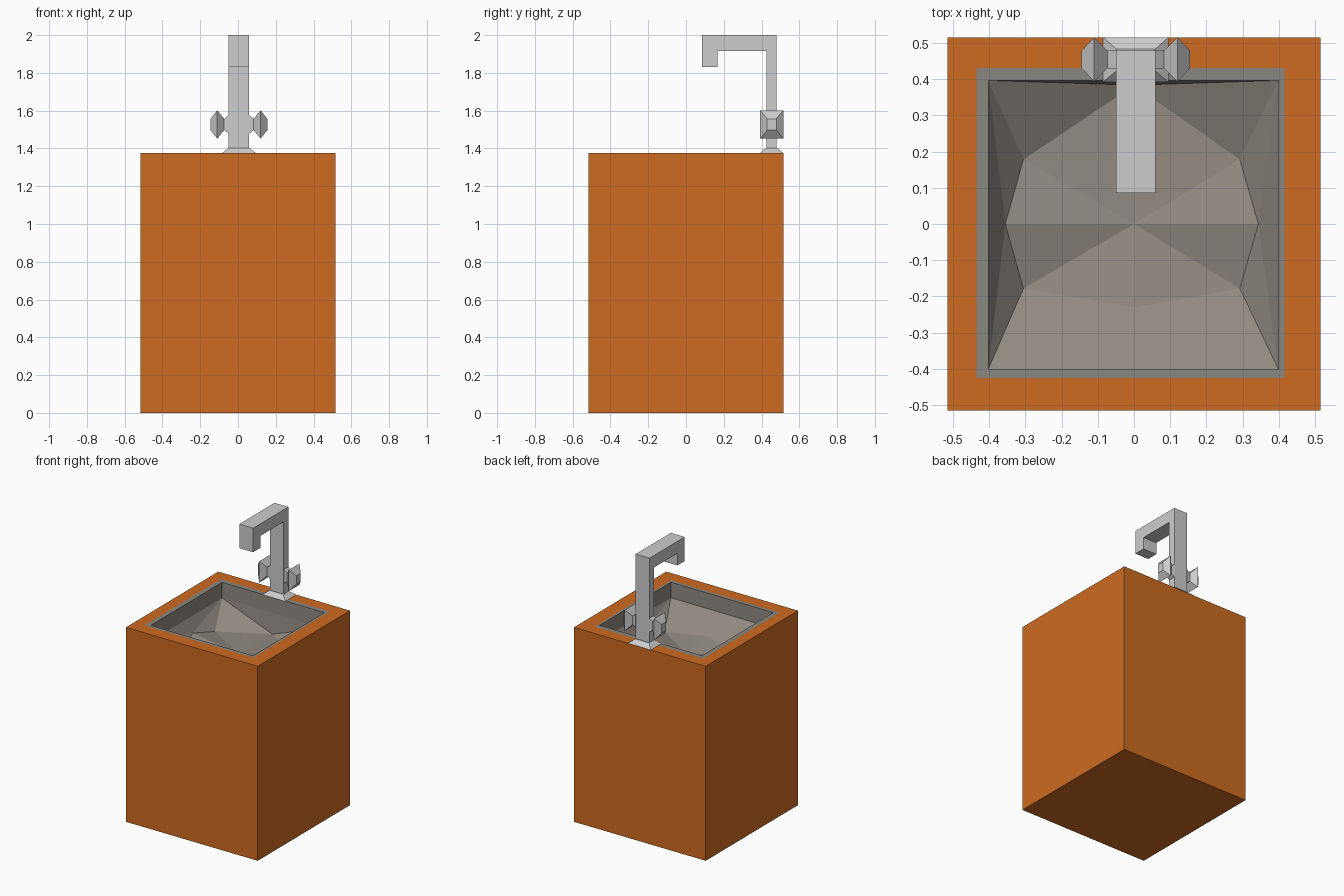
import bpy, bmesh

if "Cube" in bpy.data.objects:
    bpy.data.objects.remove(bpy.data.objects["Cube"])


def material(name, srgb):
    m = bpy.data.materials.new(name)
    lin = [((c / 255 + 0.055) / 1.055) ** 2.4 for c in srgb]
    m.diffuse_color = (*lin, 1)
    m.use_nodes = True
    m.node_tree.nodes["Principled BSDF"].inputs["Base Color"].default_value = m.diffuse_color
    return m


ORANGE = material("orange_cabinet", (205, 107, 33))
RIM = material("grey_rim", (138, 135, 128))
BASIN = material("warm_grey_basin", (145, 138, 130))
METAL = material("light_grey_metal", (205, 205, 205))


def finish(bm, name, mats):
    me = bpy.data.meshes.new(name)
    bm.to_mesh(me)
    bm.free()
    for m in mats:
        me.materials.append(m)
    ob = bpy.data.objects.new(name, me)
    bpy.context.collection.objects.link(ob)
    return ob


def rect(bm, x0, x1, y0, y1, z):
    return [bm.verts.new((x, y, z)) for x, y in ((x0, y0), (x1, y0), (x1, y1), (x0, y1))]


def bridge(bm, a, b, mat=0):
    n = len(a)
    for i in range(n):
        j = (i + 1) % n
        bm.faces.new((a[i], a[j], b[j], b[i])).material_index = mat


# Cabinet with a sunken basin, built as one stack of rings
H = 1.375
W = 0.515
bm = bmesh.new()
floor = rect(bm, -W, W, -W, W, 0)
top = rect(bm, -W, W, -W, W, H)
rim_out = rect(bm, -0.435, 0.415, -0.425, 0.43, H)
rim_in = rect(bm, -0.402, 0.398, -0.40, 0.396, H)
ledge = rect(bm, -0.402, 0.398, -0.40, 0.396, 1.265)
bm.faces.new(floor[::-1])
bridge(bm, floor, top)
bridge(bm, top, rim_out)
bridge(bm, rim_out, rim_in, 1)
bridge(bm, rim_in, ledge, 2)

# Basin bowl: eight-sided floor, alternating corner and side points
bowl = [bm.verts.new(p) for p in (
    (-0.305, -0.178, 1.137), (0, -0.23, 1.165), (0.292, -0.178, 1.137), (0.343, 0, 1.18),
    (0.292, 0.178, 1.137), (0, 0.383, 1.121), (-0.305, 0.178, 1.137), (-0.355, 0, 1.18))]
centre = bm.verts.new((0, 0, 1.13))
for i in range(4):
    a, b = ledge[i], ledge[(i + 1) % 4]
    p, q, r = bowl[2 * i], bowl[2 * i + 1], bowl[(2 * i + 2) % 8]
    for f in ((a, q, p), (a, b, q), (b, r, q), (p, q, centre), (q, r, centre)):
        bm.faces.new(f).material_index = 2
finish(bm, "cabinet_with_basin", [ORANGE, RIM, BASIN])

# Faucet spout: side profile extruded across x
CX = 0.005
profile = [(0.425, 1.38), (0.478, 1.38), (0.478, 2.0), (0.085, 2.0),
           (0.085, 1.83), (0.167, 1.83), (0.167, 1.915), (0.425, 1.915)]
bm = bmesh.new()
left = [bm.verts.new((CX - 0.054, y, z)) for y, z in profile]
right = [bm.verts.new((CX + 0.054, y, z)) for y, z in profile]
bm.faces.new(left[::-1])
bm.faces.new(right)
bridge(bm, left, right)
bmesh.ops.recalc_face_normals(bm, faces=bm.faces)
finish(bm, "faucet_spout", [METAL])

# Tapered foot of the faucet
bm = bmesh.new()
a = rect(bm, CX - 0.09, CX + 0.09, 0.392, 0.515, H)
b = rect(bm, CX - 0.054, CX + 0.054, 0.422, 0.483, 1.403)
bm.faces.new(a[::-1])
bridge(bm, a, b)
bm.faces.new(b)
finish(bm, "faucet_foot", [METAL])

# Faceted tap handles: square rings (x offset, half depth, half height)
rings = [(0.052, 0.027, 0.05), (0.078, 0.024, 0.03),
         (0.115, 0.061, 0.075), (0.150, 0.024, 0.03)]
for side, name in ((-1, "left_handle"), (1, "right_handle")):
    bm = bmesh.new()
    loops = [[bm.verts.new((CX + side * x, 0.454 + sy * hy, 1.527 + sz * hz))
              for sy, sz in ((-1, -1), (1, -1), (1, 1), (-1, 1))] for x, hy, hz in rings]
    for a, b in zip(loops, loops[1:]):
        bridge(bm, a, b)
    bm.faces.new(loops[0])
    bm.faces.new(loops[-1])
    bmesh.ops.recalc_face_normals(bm, faces=bm.faces)
    finish(bm, name, [METAL])
